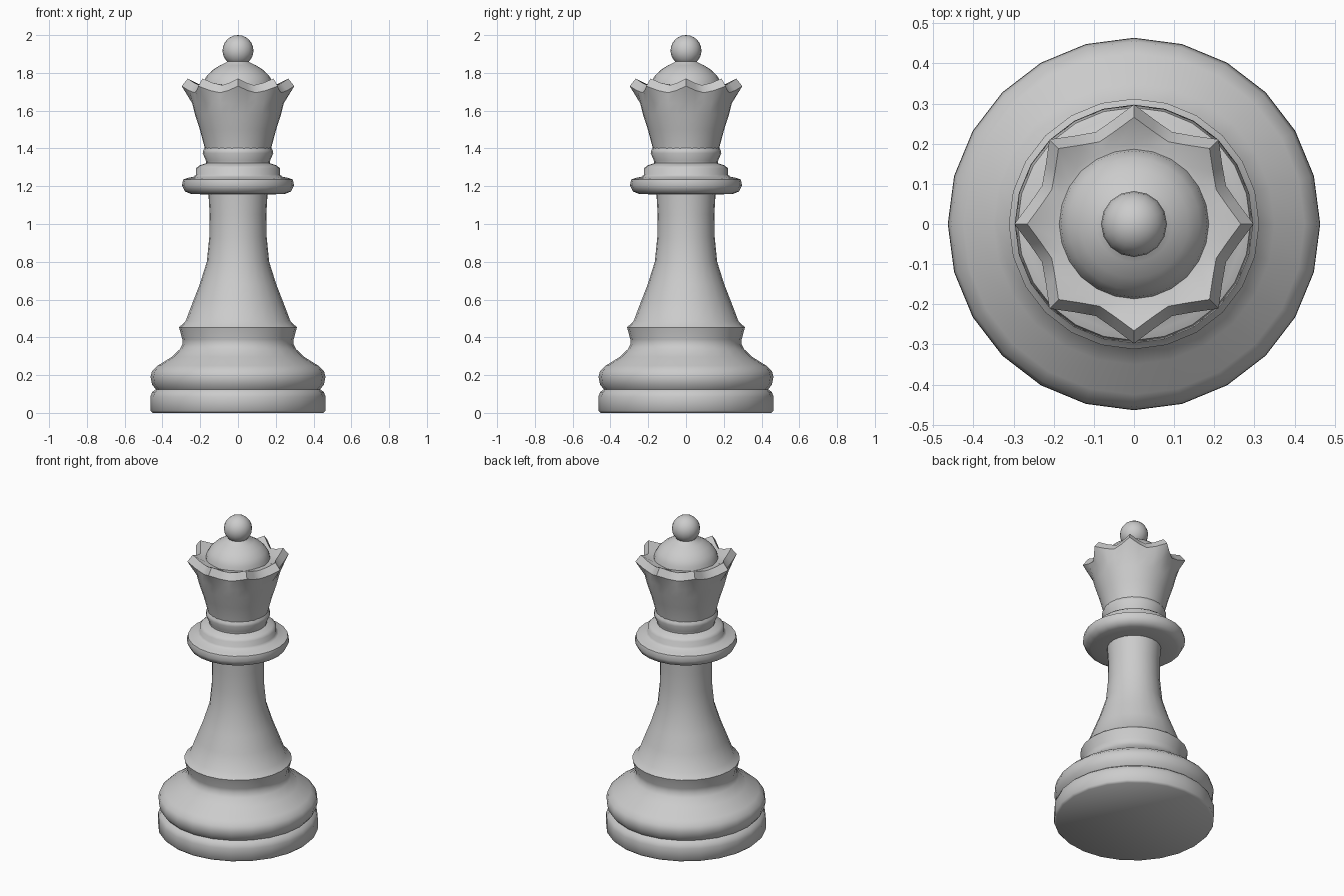
import bpy, bmesh
from math import cos, sin, pi


def lathe(name, rings, sides, angle=40):
    """Closed turned part. Each ring is (r, z) or (r, z, tip_r, tip_z) for an 8-pointed ring."""
    bm = bmesh.new()
    loops = []
    for ring in rings:
        r, z = ring[:2]
        tr, tz = ring[2:] if len(ring) == 4 else (r, z)
        loop = []
        for i in range(sides):
            a = 2 * pi * i / sides
            t = (0.5 + 0.5 * cos(8 * a)) ** 1.6   # 1 at tips, 0 in valleys
            rr, zz = r + (tr - r) * t, z + (tz - z) * t
            loop.append(bm.verts.new((rr * cos(a), rr * sin(a), zz)))
        loops.append(loop)
    for lo, hi in zip(loops, loops[1:]):
        for i in range(sides):
            j = (i + 1) % sides
            bm.faces.new((lo[i], lo[j], hi[j], hi[i]))
    bm.faces.new(loops[0][::-1])
    bm.faces.new(loops[-1])
    mesh = bpy.data.meshes.new(name)
    bm.to_mesh(mesh)
    bm.free()
    obj = bpy.data.objects.new(name, mesh)
    bpy.context.collection.objects.link(obj)
    smooth(obj, angle)
    return obj


def smooth(obj, angle):
    bpy.ops.object.select_all(action='DESELECT')
    obj.select_set(True)
    bpy.context.view_layer.objects.active = obj
    bpy.ops.object.shade_smooth_by_angle(angle=angle * pi / 180)


# Base, bulge, bead and tapering stem
lathe("base_and_stem", [
    (0.452, 0), (0.464, 0.012), (0.464, 0.085), (0.455, 0.11), (0.435, 0.125),
    (0.455, 0.15), (0.463, 0.19), (0.455, 0.222), (0.425, 0.25), (0.35, 0.297),
    (0.307, 0.338), (0.293, 0.365), (0.295, 0.39), (0.312, 0.453), (0.278, 0.485),
    (0.24, 0.585), (0.203, 0.68), (0.165, 0.80), (0.152, 0.93), (0.15, 1.05),
    (0.157, 1.17)], 24, 50)

# Stepped collar with the small neck bead
lathe("collar", [
    (0.15, 1.155), (0.25, 1.16), (0.28, 1.172), (0.297, 1.205), (0.29, 1.235),
    (0.27, 1.243), (0.235, 1.25), (0.222, 1.262), (0.222, 1.295), (0.205, 1.31),
    (0.168, 1.322), (0.17, 1.335), (0.187, 1.375), (0.184, 1.39), (0.172, 1.41)], 24, 50)

# Flared eight-pointed crown with a hollow behind the points
lathe("crown", [
    (0.165, 1.33), (0.178, 1.41), (0.202, 1.50), (0.228, 1.58), (0.243, 1.64),
    (0.248, 1.695, 0.298, 1.73), (0.222, 1.735, 0.266, 1.77),
    (0.195, 1.735, 0.2, 1.73), (0.17, 1.73)], 32, 45)

# Dome inside the crown
lathe("dome", [
    (0.19, 1.71), (0.182, 1.755), (0.165, 1.785), (0.135, 1.815), (0.095, 1.84),
    (0.06, 1.857), (0.05, 1.87)], 24, 50)

# Ball on top
bpy.ops.mesh.primitive_uv_sphere_add(segments=16, ring_count=12, radius=0.082,
                                     location=(0, 0, 1.918))
ball = bpy.context.object
ball.name = "top_ball"
smooth(ball, 60)
